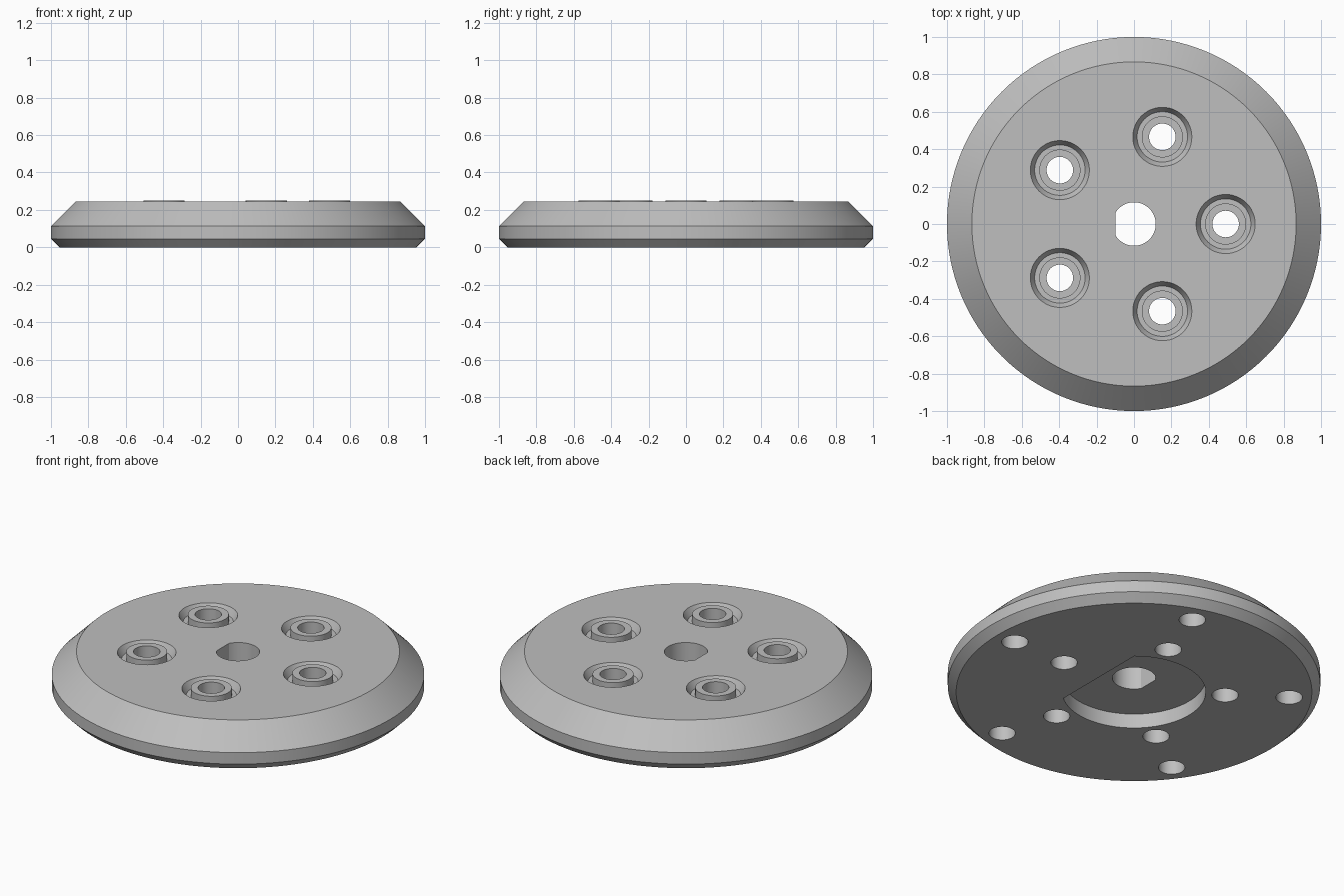
import bpy, bmesh, math

old = bpy.data.objects.get("Cube")
if old:
    bpy.data.objects.remove(old, do_unlink=True)

grey = bpy.data.materials.new("plain grey")
grey.use_nodes = True
GREY = (0.52, 0.52, 0.52, 1)
grey.diffuse_color = GREY
grey.node_tree.nodes["Principled BSDF"].inputs["Base Color"].default_value = GREY


def finish(name, bm):
    bmesh.ops.recalc_face_normals(bm, faces=bm.faces)
    mesh = bpy.data.meshes.new(name)
    bm.to_mesh(mesh)
    bm.free()
    mesh.materials.append(grey)
    obj = bpy.data.objects.new(name, mesh)
    bpy.context.collection.objects.link(obj)
    return obj


def lathe(name, profile, steps, at=(0, 0), closed=False):
    """Revolve (radius, height) points; open profiles get flat end caps."""
    bm = bmesh.new()
    rings = []
    for r, z in profile:
        rings.append([bm.verts.new((at[0] + r * math.cos(math.tau * i / steps),
                                    at[1] + r * math.sin(math.tau * i / steps), z))
                      for i in range(steps)])
    pairs = list(zip(rings, rings[1:]))
    if closed:
        pairs.append((rings[-1], rings[0]))
    else:
        bm.faces.new(rings[0])
        bm.faces.new(rings[-1])
    for a, b in pairs:
        for i in range(steps):
            j = (i + 1) % steps
            bm.faces.new((a[i], a[j], b[j], b[i]))
    return finish(name, bm)


def d_prism(name, radius, flat, side, z0, z1, steps=64):
    """Round prism with one flat at distance flat towards side * x."""
    half = math.acos(flat / radius)
    bm = bmesh.new()
    ring = []
    for i in range(steps + 1):
        a = half + (math.tau - 2 * half) * i / steps
        ring.append(bm.verts.new((side * radius * math.cos(a), radius * math.sin(a), z0)))
    face = bm.faces.new(ring)
    top = bmesh.ops.extrude_face_region(bm, geom=[face])["geom"]
    bmesh.ops.translate(bm, vec=(0, 0, z1 - z0),
                        verts=[v for v in top if isinstance(v, bmesh.types.BMVert)])
    return finish(name, bm)


def cut(target, cutter):
    mod = target.modifiers.new("cut", "BOOLEAN")
    mod.operation = "DIFFERENCE"
    mod.solver = "EXACT"
    mod.object = cutter
    bpy.context.view_layer.objects.active = target
    bpy.ops.object.modifier_apply(modifier=mod.name)
    bpy.data.objects.remove(cutter, do_unlink=True)


TOP, FLOOR, HOLE = 0.245, 0.205, 0.071

# Chamfered disc
disc = lathe("disc", [(0.955, 0), (1, 0.045), (1, 0.113), (0.867, TOP)], 128)

# Keyed centre hole and half-round pocket underneath
cut(disc, d_prism("pocket_cutter", 0.385, 0.247, 1, -0.1, 0.086))
cut(disc, d_prism("centre_cutter", 0.116, 0.1, -1, -0.1, 0.4))

# Five bolt holes with sunken seats and collars, five blind holes near the rim
parts = [disc]
for k in range(5):
    a = math.tau * k / 5
    c, s = math.cos(a), math.sin(a)
    inner, outer = (0.49 * c, 0.49 * s), (0.835 * c, 0.835 * s)
    cut(disc, lathe("seat_cutter", [(HOLE, -0.1), (HOLE, FLOOR), (0.135, FLOOR),
                                    (0.158, TOP), (0.158, 0.4)], 48, inner))
    cut(disc, lathe("rim_hole_cutter", [(HOLE, -0.1), (HOLE, 0.12)], 48, outer))
    parts.append(lathe(f"collar_{k + 1}", [(HOLE, FLOOR), (0.11, FLOOR), (0.11, 0.25),
                                           (HOLE, 0.25)], 48, inner, closed=True))

# Smooth round walls, crisp edges
bpy.ops.object.select_all(action="DESELECT")
for obj in parts:
    obj.select_set(True)
bpy.context.view_layer.objects.active = disc
bpy.ops.object.shade_smooth_by_angle(angle=math.radians(25))
